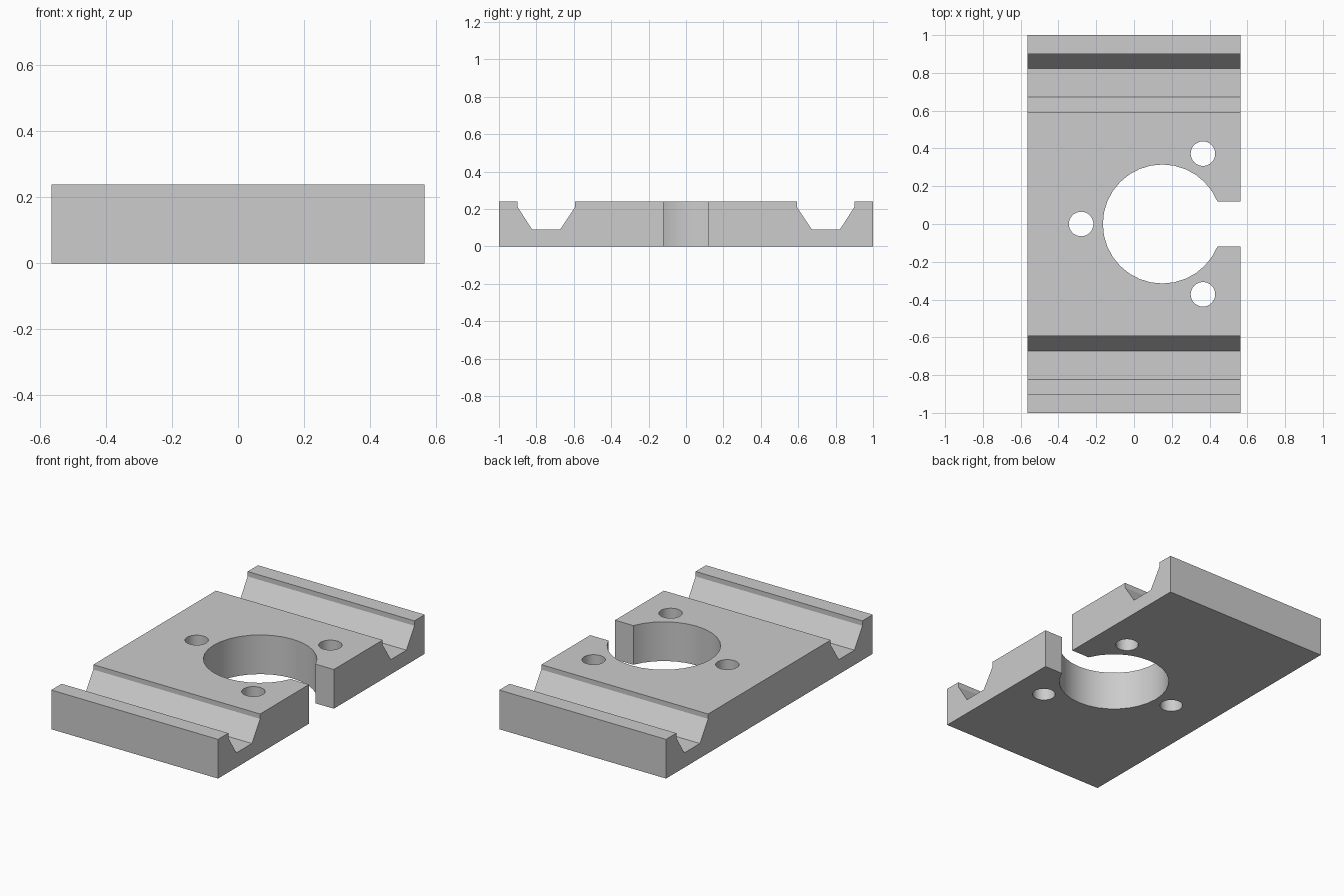
import bpy
import bmesh
import math

cube = bpy.data.objects.get("Cube")
if cube:
    bpy.data.objects.remove(cube, do_unlink=True)

HALF_X, HEIGHT = 0.565, 0.24
BORE_X, BORE_R = 0.15, 0.315
BOLT_R, BOLT_CIRCLE = 0.065, 0.43

grey = bpy.data.materials.new("light grey")
grey.use_nodes = True
colour = (0.604, 0.604, 0.604, 1)
grey.diffuse_color = colour
grey.node_tree.nodes["Principled BSDF"].inputs["Base Color"].default_value = colour


def prism(name, outline, offset):
    """Extrude a closed outline of points along an offset."""
    bm = bmesh.new()
    face = bm.faces.new([bm.verts.new(p) for p in outline])
    ext = bmesh.ops.extrude_face_region(bm, geom=[face])
    verts = [v for v in ext["geom"] if isinstance(v, bmesh.types.BMVert)]
    bmesh.ops.translate(bm, verts=verts, vec=offset)
    bmesh.ops.recalc_face_normals(bm, faces=bm.faces)
    mesh = bpy.data.meshes.new(name)
    bm.to_mesh(mesh)
    bm.free()
    mesh.materials.append(grey)
    obj = bpy.data.objects.new(name, mesh)
    bpy.context.collection.objects.link(obj)
    return obj


def round_cutter(name, x, y, radius, sides):
    steps = [math.tau * i / sides for i in range(sides)]
    ring = [(x + radius * math.cos(a), y + radius * math.sin(a), -0.1) for a in steps]
    return prism(name, ring, (0, 0, HEIGHT + 0.2))


# Plate with a trapezoid channel near each end, drawn as a side profile
half = [(1, 0), (1, HEIGHT), (0.9, HEIGHT), (0.9, 0.21), (0.823, 0.09),
        (0.673, 0.09), (0.593, 0.21), (0.593, HEIGHT)]
profile = half + [(-y, z) for y, z in reversed(half)]
plate = prism("mounting_plate", [(-HALF_X, y, z) for y, z in profile], (2 * HALF_X, 0, 0))

# Central bore, its side slot and three bolt holes
slot = [(BORE_X, -0.12, -0.1), (1, -0.12, -0.1), (1, 0.12, -0.1), (BORE_X, 0.12, -0.1)]
cutters = [round_cutter("bore_cutter", BORE_X, 0, BORE_R, 32),
           prism("slot_cutter", slot, (0, 0, HEIGHT + 0.2))]
for i in range(3):
    a = math.pi / 3 + i * math.tau / 3
    cutters.append(round_cutter("bolt_hole_cutter", BORE_X + BOLT_CIRCLE * math.cos(a),
                                BOLT_CIRCLE * math.sin(a), BOLT_R, 32))

bpy.ops.object.select_all(action="DESELECT")
bpy.context.view_layer.objects.active = plate
plate.select_set(True)
for cutter in cutters:
    cutter.hide_render = True
    mod = plate.modifiers.new("cut", "BOOLEAN")
    mod.operation = "DIFFERENCE"
    mod.solver = "EXACT"
    mod.object = cutter
    bpy.ops.object.modifier_apply(modifier=mod.name)
    bpy.data.objects.remove(cutter, do_unlink=True)

# Smooth bore walls, crisp edges elsewhere
bpy.ops.object.shade_smooth_by_angle(angle=math.radians(25))
